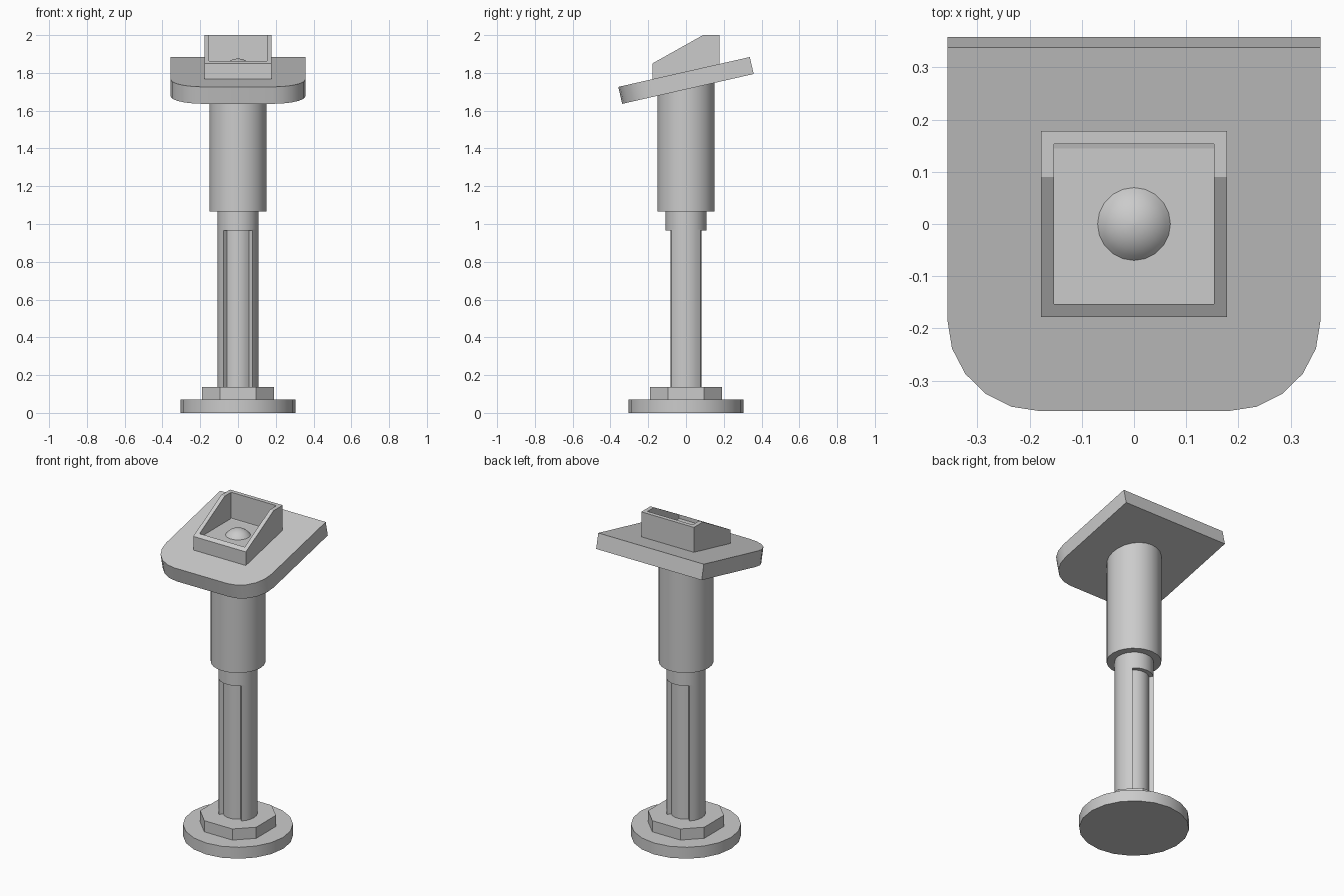
import bpy, bmesh, math
from mathutils import Matrix

if "Cube" in bpy.data.objects:
    bpy.data.objects.remove(bpy.data.objects["Cube"])


def loft(name, loops, smooth=True):
    """Skin a stack of equal-length point loops and cap both ends."""
    bm = bmesh.new()
    rings = [[bm.verts.new(p) for p in loop] for loop in loops]
    n = len(rings[0])
    for a, b in zip(rings, rings[1:]):
        for i in range(n):
            j = (i + 1) % n
            bm.faces.new((a[i], a[j], b[j], b[i]))
    bm.faces.new(rings[0][::-1])
    bm.faces.new(rings[-1])
    return finish(name, bm, smooth)


def finish(name, bm, smooth):
    bmesh.ops.recalc_face_normals(bm, faces=bm.faces)
    mesh = bpy.data.meshes.new(name)
    bm.to_mesh(mesh)
    bm.free()
    obj = bpy.data.objects.new(name, mesh)
    bpy.context.collection.objects.link(obj)
    if smooth:
        bpy.ops.object.select_all(action='DESELECT')
        obj.select_set(True)
        bpy.context.view_layer.objects.active = obj
        bpy.ops.object.shade_smooth_by_angle(angle=math.radians(30))
    return obj


def prism(name, outline, z0, z1, smooth=True):
    return loft(name, [[(x, y, z) for x, y in outline] for z in (z0, z1)], smooth)


def arc(r, a0, a1, n, cx=0, cy=0):
    angles = [math.radians(a0 + (a1 - a0) * i / n) for i in range(n + 1)]
    return [(cx + r * math.cos(a), cy + r * math.sin(a)) for a in angles]


def circle(r, n=20):
    return arc(r, 0, 360, n)[:-1]


# Foot disc and chamfered square collar
prism("foot_disc", circle(0.305), 0, 0.07)
h, c = 0.19, 0.095
prism("foot_collar", [(h, -c), (h, c), (c, h), (-c, h),
                      (-h, c), (-h, -c), (-c, -h), (c, -h)], 0.065, 0.138, False)

# Lower pole with wide recesses on the front and back
outline = []
for k in range(4):
    outline += arc(0.083 if k % 2 else 0.108, k * 90 - 45, k * 90 + 45, 6)
prism("recessed_pole", outline, 0.13, 0.97)
prism("pole_collar", circle(0.108, 24), 0.965, 1.08)

# Upper sleeve, ending inside the tilted plate
prism("upper_sleeve", circle(0.152, 24), 1.065, 1.758)

# Tilted plate with rounded front corners
w, r = 0.357, 0.178
plate = prism("tilted_plate",
              [(w, w), (-w, w)] + arc(r, 180, 270, 5, -w + r, -w + r)
              + arc(r, 270, 360, 5, w - r, -w + r), -0.046, 0.046)
plate.matrix_world = Matrix.Translation((0, 0, 1.76)) @ Matrix.Rotation(math.radians(12.8), 4, 'X')

# Open housing with a sloped rim


def rim(s):
    pts = [(-s, -s), (s, -s), (s, 0.09), (s, s), (-s, s), (-s, 0.09)]
    return [(x, y, min(2.0, 2.0 + (y - 0.09) * 0.56)) for x, y in pts]


def flat(s, z):
    return [(x, y, z) for x, y, _ in rim(s)]


loft("housing", [flat(0.178, 1.756), rim(0.178), rim(0.153), flat(0.153, 1.84)], False)

# Domed button: cap of a sphere rising from the housing floor
R, base, top = 0.086, 1.838, 1.876
start = math.asin((base - (top - R)) / R)
loops = []
for i in range(6):
    a = start + (math.radians(88) - start) * i / 5
    loops.append([(x, y, top - R + R * math.sin(a)) for x, y in circle(R * math.cos(a))])
loft("domed_button", loops)
